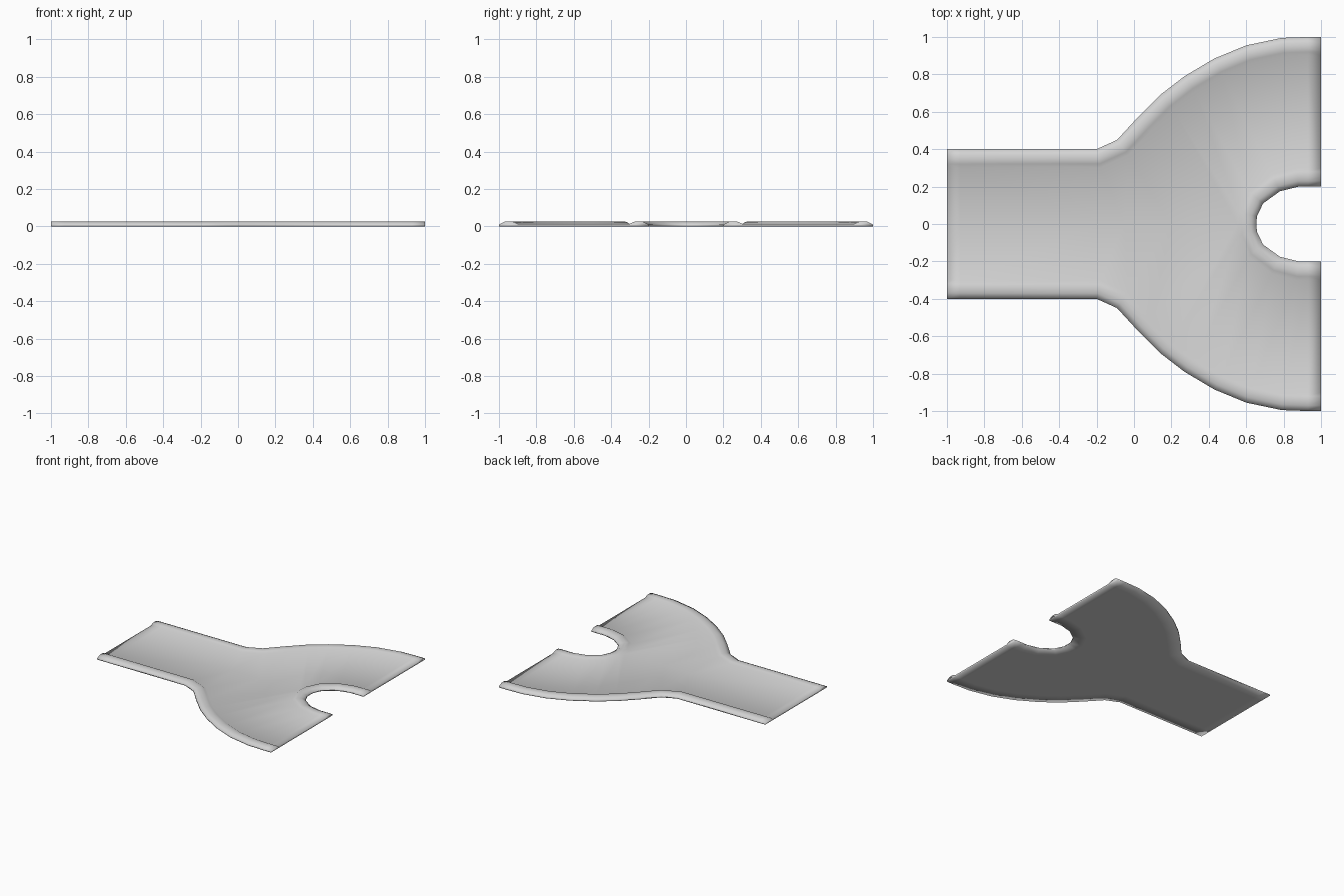
import bpy, bmesh
from mathutils import Vector

if "Cube" in bpy.data.objects:
    bpy.data.objects.remove(bpy.data.objects["Cube"])

# plan outlines of the +y half: outer edge, centre line and rounded fork notch
OUTER = [(-1, .4), (-.93, .4), (-.2, .4), (-.09, .45), (.02, .57), (.14, .69), (.27, .79),
         (.43, .885), (.6, .955), (.79, .995), (.93, 1), (1, 1)]
CENTRE = [(-1, 0), (-.93, 0), (-.2, 0), (-.05, 0), (.2, 0)]
NOTCH = [(.655, 0), (.657, .04), (.69, .11), (.78, .175), (.88, .2), (.93, .2), (1, .2)]
# rim cross-section (distance in from the edge, height), underside to road surface
RIM = [(.10, 0), (0, 0), (0, .01), (.03, .025), (.055, .027), (.08, .024), (.10, .013)]
FLOOR = .013


def rim_rows(bm, pts, start, side):
    """Sweep the rim section along an outline; side picks which way is inward."""
    pts = [Vector(p) for p in pts]
    rows = []
    for i, p in enumerate(pts):
        if i == 0:
            d = Vector(start)
        elif i >= len(pts) - 2:
            d = Vector((1, 0))
        else:
            a, b = (p - pts[i - 1]).normalized(), (pts[i + 1] - p).normalized()
            d = (a + b).normalized()
        n = Vector((-d.y, d.x)) * side
        rows.append([bm.verts.new((p.x + n.x * o, p.y + n.y * o, z)) for o, z in RIM])
    return rows


bm = bmesh.new()
outer = rim_rows(bm, OUTER, (1, 0), -1)
notch = rim_rows(bm, NOTCH, (0, 1), 1)
inner = [[bm.verts.new((x, y, 0)), bm.verts.new((x, y, FLOOR))] for x, y in CENTRE] + notch

# rims
for rows in (outer, notch):
    for a, b in zip(rows, rows[1:]):
        for k in range(len(RIM) - 1):
            bm.faces.new((a[k], a[k + 1], b[k + 1], b[k]))
# road surface and underside
for i in range(len(outer) - 1):
    for k in (0, -1):
        bm.faces.new((outer[i][k], outer[i + 1][k], inner[i + 1][k], inner[i][k]))
# end walls: rim ends and the low wall between them
for row in (outer[0], outer[-1], notch[-1]):
    bm.faces.new(row)
for i in (0, -1):
    bm.faces.new((outer[i][0], outer[i][-1], inner[i][-1], inner[i][0]))

# mirror to -y
geom = bmesh.ops.duplicate(bm, geom=bm.verts[:] + bm.edges[:] + bm.faces[:])["geom"]
for v in geom:
    if isinstance(v, bmesh.types.BMVert):
        v.co.y *= -1
bmesh.ops.remove_doubles(bm, verts=bm.verts[:], dist=1e-4)
bmesh.ops.recalc_face_normals(bm, faces=bm.faces[:])
for f in bm.faces:
    f.smooth = True

mesh = bpy.data.meshes.new("forked_track")
bm.to_mesh(mesh)
bm.free()
track = bpy.data.objects.new("forked_track", mesh)
bpy.context.collection.objects.link(track)

grey = bpy.data.materials.new("light_grey")
grey.diffuse_color = (.65, .65, .65, 1)
grey.use_nodes = True
grey.node_tree.nodes["Principled BSDF"].inputs["Base Color"].default_value = grey.diffuse_color
mesh.materials.append(grey)
